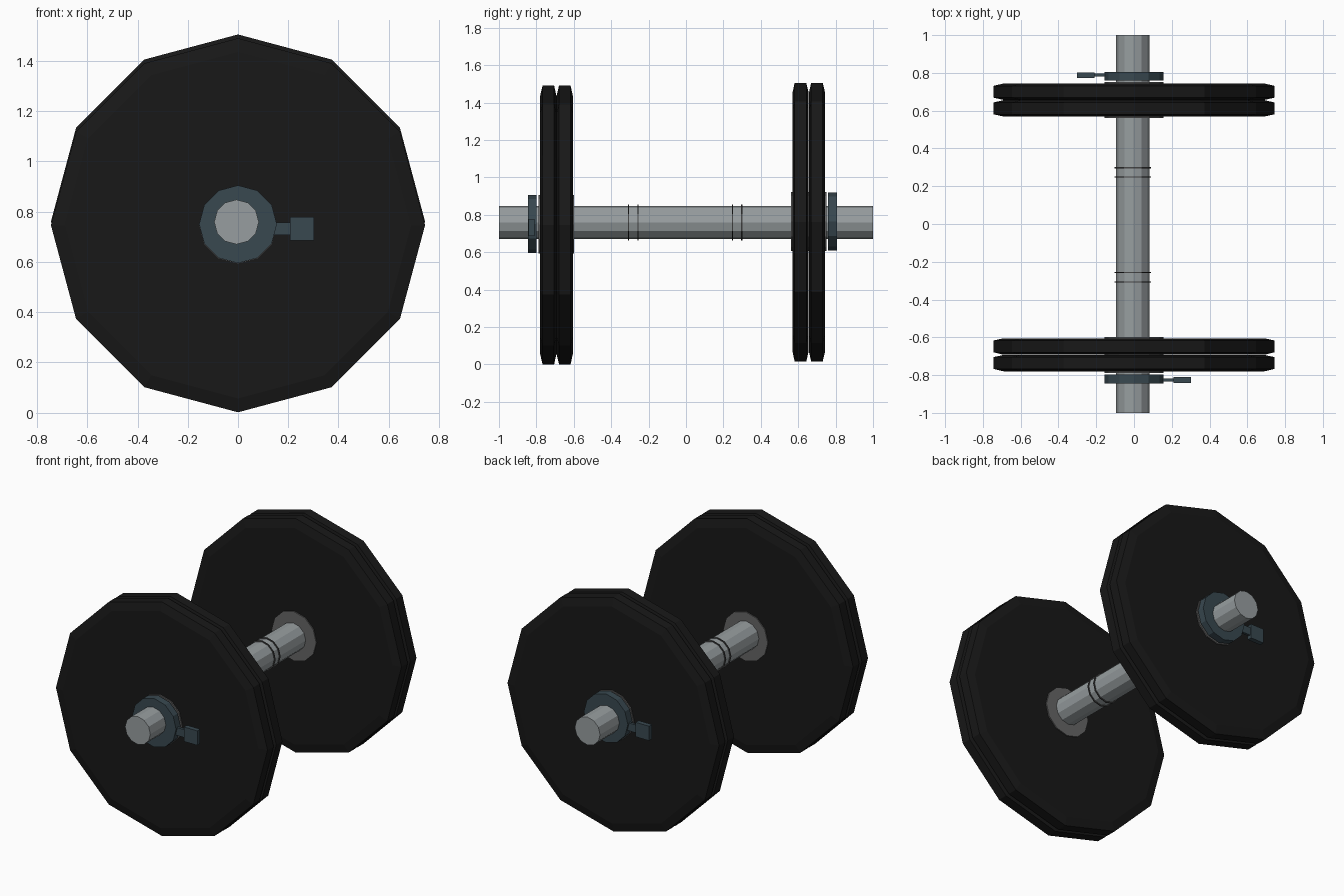
import bpy, bmesh, math
from mathutils import Matrix

if "Cube" in bpy.data.objects:
    bpy.data.objects.remove(bpy.data.objects["Cube"])

SIDES = 12


def material(name, rgb):
    m = bpy.data.materials.new(name)
    m.diffuse_color = (*rgb, 1)
    m.use_nodes = True
    m.node_tree.nodes["Principled BSDF"].inputs["Base Color"].default_value = m.diffuse_color
    return m


BLACK = material("black_rubber", (0.009, 0.009, 0.009))
STEEL = material("steel", (0.31, 0.34, 0.35))
HUB = material("hub_metal", (0.13, 0.13, 0.13))
BLUE = material("collar_metal", (0.04, 0.065, 0.08))
DARK = material("dark_ring", (0.06, 0.06, 0.06))


def finish(bm, name, mat):
    bmesh.ops.recalc_face_normals(bm, faces=bm.faces)
    me = bpy.data.meshes.new(name)
    bm.to_mesh(me)
    bm.free()
    me.materials.append(mat)
    ob = bpy.data.objects.new(name, me)
    bpy.context.collection.objects.link(ob)
    return ob


def lathe(name, profile, x, z, mat):
    """Capped 12-sided solid around the y axis from (radius, y) points."""
    bm = bmesh.new()
    rings = []
    for r, y in profile:
        rings.append([bm.verts.new((x + r * math.sin(2 * math.pi * i / SIDES), y,
                                    z + r * math.cos(2 * math.pi * i / SIDES)))
                      for i in range(SIDES)])
    for a, b in zip(rings, rings[1:]):
        for i in range(SIDES):
            j = (i + 1) % SIDES
            bm.faces.new((a[i], a[j], b[j], b[i]))
    bm.faces.new(rings[0])
    bm.faces.new(rings[-1])
    return finish(bm, name, mat)


def box(name, lo, hi, mat):
    size = [b - a for a, b in zip(lo, hi)]
    mid = [(a + b) / 2 for a, b in zip(lo, hi)]
    bm = bmesh.new()
    bmesh.ops.create_cube(bm, size=1, matrix=Matrix.Translation(mid)
                          @ Matrix.Diagonal((*size, 1)))
    return finish(bm, name, mat)


# Handle bar and its grip rings
BX, BZ, BR = -0.006, 0.759, 0.089
lathe("handle_bar", [(BR, -1), (BR, 1)], BX, BZ, STEEL)
for n, y in enumerate((-0.308, -0.257, 0.248, 0.298)):
    lathe(f"grip_ring_{n + 1}", [(0.096, y - 0.003), (0.096, y + 0.003)], BX, BZ, DARK)

# Each end: two chamfered plates, hub, collar and clamp lever
for end, s, inner, z, collar in (("front", -1, 0.605, 0.746, 0.798),
                                 ("back", 1, 0.569, 0.761, 0.76)):
    for n, start in enumerate((inner, inner + 0.088)):
        lathe(f"{end}_plate_{n + 1}",
              [(0.69, s * start), (0.745, s * (start + 0.012)),
               (0.745, s * (start + 0.074)), (0.69, s * (start + 0.087))], 0, z, BLACK)
    lathe(f"{end}_hub", [(0.157, s * (inner - 0.007)), (0.157, s * (inner + 0.183))],
          0, z + 0.003, HUB)
    lathe(f"{end}_collar", [(0.155, s * collar), (0.155, s * (collar + 0.046))],
          0, z + 0.004, BLUE)
    y, lz = s * (collar + 0.028), z - 0.014
    for name, x0, x1, h, t in (("lever_stem", 0.13, 0.21, 0.025, 0.008),
                               ("lever_tab", 0.208, 0.302, 0.046, 0.015)):
        xs = sorted((-s * x0, -s * x1))
        box(f"{end}_{name}", (xs[0], y - t, lz - h), (xs[1], y + t, lz + h), BLUE)
